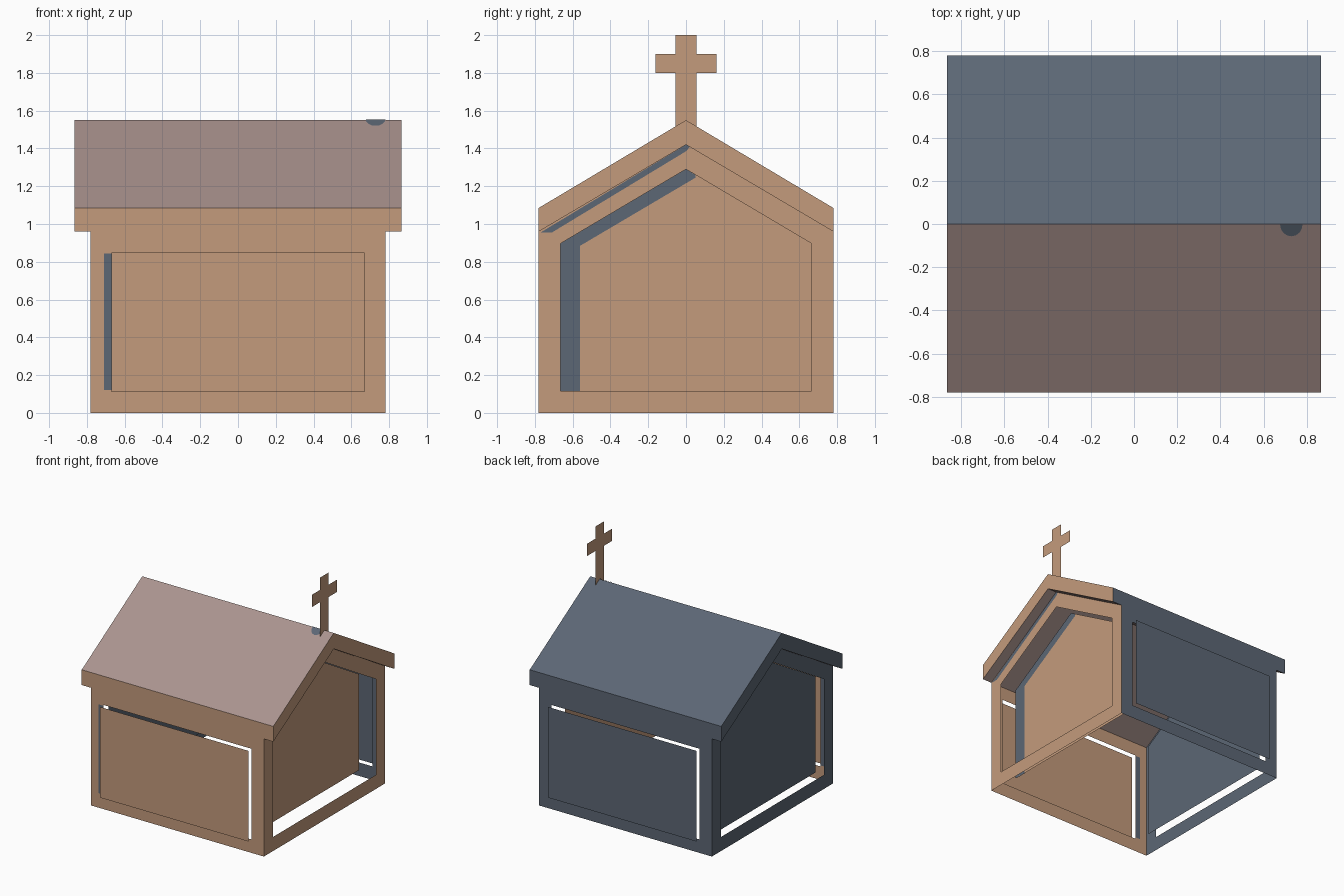
import bpy, bmesh, math
from mathutils import Vector

if "Cube" in bpy.data.objects:
    bpy.data.objects.remove(bpy.data.objects["Cube"])


def material(name, rgb):
    col = [((c / 255 + 0.055) / 1.055) ** 2.4 for c in rgb] + [1]
    m = bpy.data.materials.new(name)
    m.use_nodes = True
    m.diffuse_color = col
    bsdf = m.node_tree.nodes["Principled BSDF"]
    bsdf.inputs["Base Color"].default_value = col
    bsdf.inputs["Roughness"].default_value = 0.9
    return m


TAN = material("warm tan", (196, 155, 124))
BLUE = material("slate blue", (92, 103, 117))
MAUVE = material("dusty mauve", (171, 148, 143))


def finish(name, bm, *mats):
    mesh = bpy.data.meshes.new(name)
    bm.to_mesh(mesh)
    bm.free()
    for m in mats:
        mesh.materials.append(m)
    ob = bpy.data.objects.new(name, mesh)
    bpy.context.collection.objects.link(ob)
    return ob


def along_x(pos):
    return lambda a, z: Vector((pos, a, z))


def along_y(pos):
    return lambda a, z: Vector((a, pos, z))


def sheet(name, place, outline, mat, hole=None):
    """Flat sheet; with a hole the matching outlines are joined by quads."""
    bm = bmesh.new()
    outer = [bm.verts.new(place(*p)) for p in outline]
    if hole:
        inner = [bm.verts.new(place(*p)) for p in hole]
        n = len(outer)
        for i in range(n):
            j = (i + 1) % n
            bm.faces.new((outer[i], outer[j], inner[j], inner[i]))
    else:
        bm.faces.new(outer)
    return finish(name, bm, mat)


def band(name, along, pos, outline):
    """Slate paint on both faces of the sheet at pos."""
    for side, s in (("outer", 1), ("inner", -1)):
        sheet(f"{name}_{side}", along(pos + s * 0.003), outline, BLUE)


def rectangle(a0, a1, z0, z1):
    return [(a0, z0), (a1, z0), (a1, z1), (a0, z1)]


def gable(half, base, eave, peak):
    return [(-half, base), (half, base), (half, eave), (0, peak), (-half, eave)]


W = 0.78       # half width of the walls
EAVE = 0.96    # wall height at the eaves
PEAK = 1.42    # underside of the ridge

# Long walls, each with an opening and a panel floating just outside it
side_wall = rectangle(-W, W, 0, EAVE)
side_hole = rectangle(-0.67, 0.67, 0.11, 0.85)
for label, s, mat in (("front", -1, TAN), ("back", 1, BLUE)):
    sheet(label + "_wall", along_y(s * W), side_wall, mat, side_hole)
    sheet(label + "_panel", along_y(s * (W + 0.043)), side_hole, mat)

# Gable walls, each with an opening and a recessed panel
RIGHT_PANEL = 0.63
gable_wall = gable(W, 0, EAVE, PEAK)
gable_hole = gable(0.664, 0.115, 0.897, 1.29)
for label, wall_x, panel_x, mat in (("right_gable", W, RIGHT_PANEL, TAN),
                                    ("left_gable", -W, -0.705, BLUE)):
    sheet(label + "_wall", along_x(wall_x), gable_wall, mat, gable_hole)
    sheet(label + "_panel", along_x(panel_x), gable_hole, mat)

# Painted slate bands beside the panels and below the roof edge
band("front_band", along_y, -W, rectangle(-0.71, -0.67, 0.12, 0.845))
band("gable_panel_band", along_x, RIGHT_PANEL,
     [(-0.664, 0.115), (-0.56, 0.115), (-0.56, 0.885), (0.05, 1.245),
      (0.05, 1.26), (0, 1.29), (-0.664, 0.897)])
band("roof_edge_band", along_x, W,
     [(-0.77, 0.955), (-0.71, 0.955), (0, 1.385), (0.02, 1.408), (0, PEAK)])

# Roof slab, extruded from its gable profile and coloured by face direction
profile = [(-W, EAVE), (0, PEAK), (W, EAVE), (W, 1.085), (0, 1.55), (-W, 1.085)]
bm = bmesh.new()
end = bm.faces.new([bm.verts.new((-0.865, y, z)) for y, z in profile])
ext = bmesh.ops.extrude_face_region(bm, geom=[end])
bmesh.ops.translate(bm, vec=(1.73, 0, 0),
                    verts=[v for v in ext["geom"] if isinstance(v, bmesh.types.BMVert)])
bmesh.ops.recalc_face_normals(bm, faces=bm.faces)
for f in bm.faces:
    n = f.normal
    if abs(n.z) > 0.5:
        f.material_index = 1 if n.z > 0 and n.y > 0 else 2
    else:
        f.material_index = 0 if n.x > 0.5 or n.y < -0.5 else 1
finish("roof", bm, TAN, BLUE, MAUVE)

# Half-round slate spot on the front slope beside the cross
slope = (1.55 - 1.085) / W
spot = []
for i in range(9):
    t = math.pi * i / 8
    spot.append((0.728 - 0.052 * math.cos(t), 0.055 * math.sin(t)))
sheet("roof_spot", lambda x, d: Vector((x, -d - 0.002, 1.553 - d * slope)), spot, BLUE)

# Thin cross at the right end of the ridge
half = [(0.055, 1.5), (0.055, 1.80), (0.162, 1.80), (0.162, 1.90), (0.055, 1.90), (0.055, 2.0)]
sheet("ridge_cross", along_x(W), half + [(-y, z) for y, z in reversed(half)], TAN)
